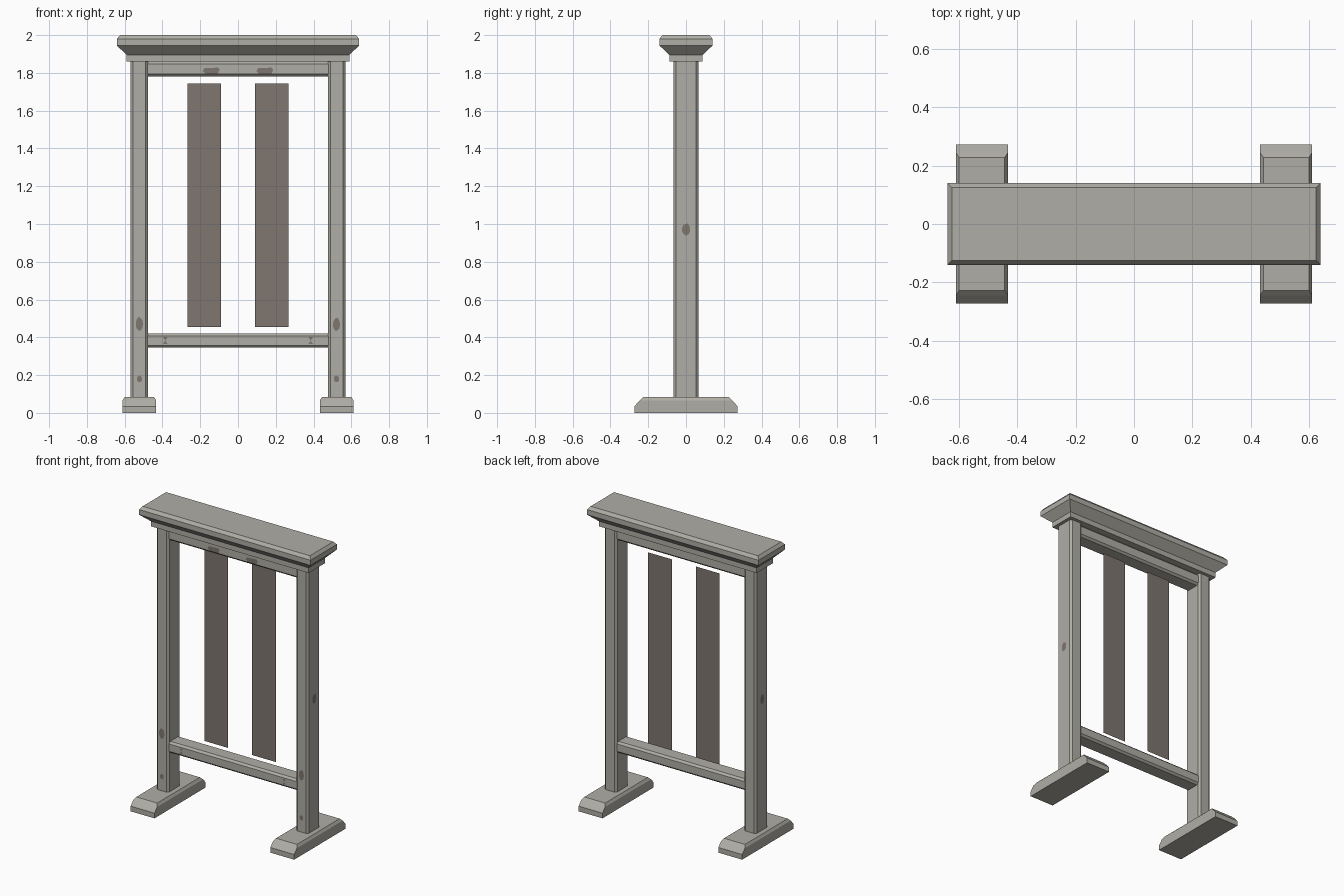
import bpy, bmesh, math, random
from mathutils import Matrix, Vector

random.seed(4)
old = bpy.data.objects.get("Cube")
if old:
    bpy.data.objects.remove(old, do_unlink=True)


def material(name, rgb):
    m = bpy.data.materials.new(name)
    m.use_nodes = True
    m.diffuse_color = (*rgb, 1)
    bsdf = next(n for n in m.node_tree.nodes if n.type == "BSDF_PRINCIPLED")
    bsdf.inputs["Base Color"].default_value = (*rgb, 1)
    bsdf.inputs["Roughness"].default_value = 0.9
    return m


STONE = material("pale_stone", (0.43, 0.42, 0.38))
BROWN = material("worn_brown", (0.21, 0.18, 0.16))


def finish(name, bm, mat, solid=True):
    if solid:
        bmesh.ops.recalc_face_normals(bm, faces=bm.faces)
    mesh = bpy.data.meshes.new(name)
    bm.to_mesh(mesh)
    bm.free()
    mesh.materials.append(mat)
    obj = bpy.data.objects.new(name, mesh)
    bpy.context.collection.objects.link(obj)
    return obj


def stacked(name, rings, x=0):
    """Solid through rectangles given as (half width, half depth, height)."""
    bm = bmesh.new()
    loops = [[bm.verts.new((x + sx * hx, sy * hy, z))
              for sx, sy in ((-1, -1), (1, -1), (1, 1), (-1, 1))]
             for hx, hy, z in rings]
    bm.faces.new(loops[0])
    bm.faces.new(loops[-1])
    for a, b in zip(loops, loops[1:]):
        for i in range(4):
            j = (i + 1) % 4
            bm.faces.new((a[i], a[j], b[j], b[i]))
    return finish(name, bm, STONE)


def beam(name, centre, size, axis, chamfer):
    """Box whose long edges along one axis are chamfered."""
    bm = bmesh.new()
    bmesh.ops.create_cube(bm, size=1, matrix=Matrix.Translation(centre)
                          @ Matrix.Diagonal((*size, 1)))
    edges = [e for e in bm.edges
             if abs((e.verts[0].co - e.verts[1].co)[axis]) > 0.001]
    bmesh.ops.bevel(bm, geom=edges, offset=chamfer, segments=1, affect="EDGES")
    return finish(name, bm, STONE)


def plate(name, outline, origin, turn=0):
    """Flat face facing the front, turned about the vertical."""
    bm = bmesh.new()
    bm.faces.new([bm.verts.new((u, 0, v)) for u, v in outline])
    bm.transform(Matrix.Translation(origin) @ Matrix.Rotation(turn, 4, "Z"))
    return finish(name, bm, BROWN, solid=False)


def blob(w, h, n=11):
    """Uneven oval outline."""
    pts = []
    for i in range(n):
        a = math.tau * i / n
        r = random.uniform(0.9, 1.08)
        pts.append((w * r * math.cos(a), h * r * math.sin(a)))
    return pts


# Moulded cap
stacked("cap", [(0.59, 0.088, 1.86), (0.59, 0.088, 1.895), (0.641, 0.141, 1.945),
                (0.641, 0.141, 1.98), (0.625, 0.125, 2.0)])

# Rails between the posts
beam("upper_rail", (0, 0, 1.82), (0.98, 0.11, 0.08), 0, 0.013)
beam("lower_rail", (0, 0, 0.383), (0.98, 0.11, 0.076), 0, 0.013)

for side, s in (("left", 1), ("right", -1)):
    x = 0.522 * s
    # Post and wedge-ended foot
    beam(side + "_post", (x, 0, 0.97), (0.092, 0.132, 1.79), 2, 0.013)
    stacked(side + "_foot", [(0.089, 0.273, 0), (0.089, 0.273, 0.035),
                             (0.089, 0.245, 0.066), (0.078, 0.228, 0.083)], x)

    # Hanging strip
    plate(side + "_strip", [(-0.088, 0.455), (0.088, 0.455),
                            (0.088, 1.745), (-0.088, 1.745)], (0.179 * s, 0.022, 0))

    # Worn patches on the posts
    plate(side + "_post_patch", blob(0.019, 0.036), (x, -0.068, 0.47))
    plate(side + "_post_spot", blob(0.014, 0.018), (x, -0.068, 0.18))
    plate(side + "_side_patch", blob(0.021, 0.033),
          (x + 0.048 * s, 0, 0.97), math.pi / 2 * s)

    # Patch on the upper rail and small crossed mark on the lower rail
    plate(side + "_rail_patch", [(-0.045, 0), (-0.03, -0.015), (0.035, -0.015),
                                 (0.045, 0.008), (0.035, 0.018), (-0.035, 0.015)],
          (0.142 * s, -0.057, 1.81))
    for label, k in (("upper", 1), ("lower", -1)):
        tri = [(0, 0), (0.012, 0.018 * k), (-0.012, 0.018 * k)][::k]
        plate(side + "_" + label + "_mark", tri, (0.385 * s, -0.057, 0.383))
